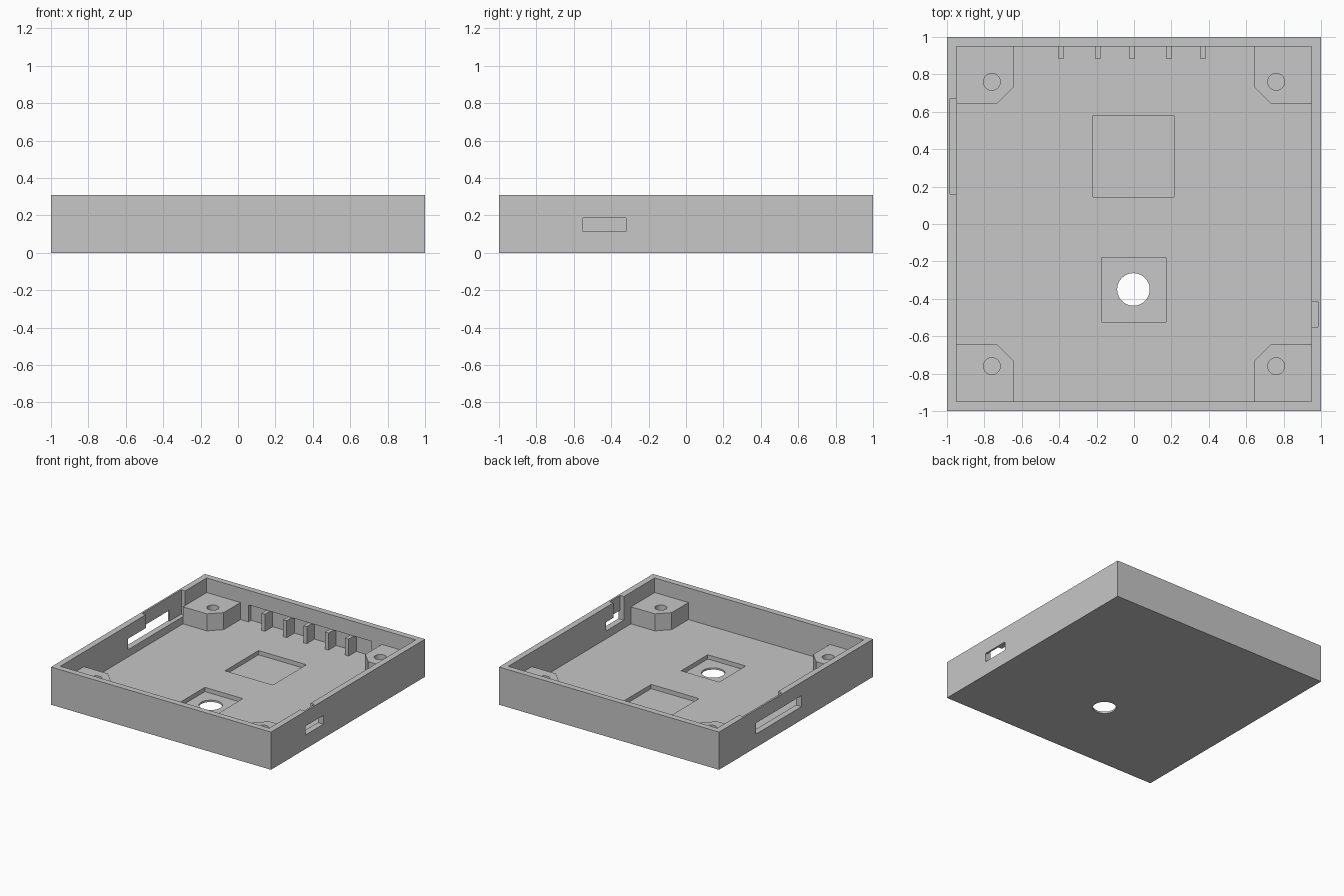
import bpy, bmesh
from math import cos, sin, tau, radians

cube = bpy.data.objects.get("Cube")
if cube:
    bpy.data.objects.remove(cube, do_unlink=True)

grey = bpy.data.materials.new("light grey plastic")
grey.use_nodes = True
colour = (0.57, 0.57, 0.57, 1)
grey.diffuse_color = colour
grey.node_tree.nodes["Principled BSDF"].inputs["Base Color"].default_value = colour

HEIGHT, FLOOR, INNER, THIN = 0.31, 0.05, 0.95, 0.985
SHELF = 0.19    # top of bosses and ribs
ABOVE = 0.5     # cutters run out past the rim


def prism(name, outline, z0, z1):
    """Extrude a flat outline from z0 to z1."""
    bm = bmesh.new()
    face = bm.faces.new([bm.verts.new((x, y, z0)) for x, y in outline])
    side = bmesh.ops.extrude_face_region(bm, geom=[face])["geom"]
    top = [v for v in side if isinstance(v, bmesh.types.BMVert)]
    bmesh.ops.translate(bm, verts=top, vec=(0, 0, z1 - z0))
    bmesh.ops.recalc_face_normals(bm, faces=bm.faces)
    mesh = bpy.data.meshes.new(name)
    bm.to_mesh(mesh)
    bm.free()
    mesh.materials.append(grey)
    obj = bpy.data.objects.new(name, mesh)
    bpy.context.collection.objects.link(obj)
    return obj


def box(name, x0, x1, y0, y1, z0, z1):
    return prism(name, [(x0, y0), (x1, y0), (x1, y1), (x0, y1)], z0, z1)


def cylinder(name, x, y, r, z0, z1, n=48):
    ring = [(x + r * cos(tau * i / n), y + r * sin(tau * i / n)) for i in range(n)]
    return prism(name, ring, z0, z1)


def cut(target, cutter):
    """Subtract the cutter, then discard it."""
    mod = target.modifiers.new("cut", "BOOLEAN")
    mod.operation, mod.solver, mod.object = "DIFFERENCE", "EXACT", cutter
    bpy.context.view_layer.update()
    bpy.context.view_layer.objects.active = target
    bpy.ops.object.modifier_apply(modifier=mod.name)
    bpy.data.objects.remove(cutter, do_unlink=True)


def smooth(obj):
    bpy.ops.object.select_all(action="DESELECT")
    obj.select_set(True)
    bpy.context.view_layer.objects.active = obj
    bpy.ops.object.shade_smooth_by_angle(angle=radians(30))


# Open tray
tray = box("tray", -1, 1, -1, 1, 0, HEIGHT)
cut(tray, box("cavity", -INNER, INNER, -INNER, INNER, FLOOR, ABOVE))

# Floor pockets and the round opening
cut(tray, box("large_pocket", -0.22, 0.215, 0.145, 0.58, 0.015, ABOVE))
cut(tray, box("small_pocket", -0.175, 0.17, -0.525, -0.18, 0.015, ABOVE))
cut(tray, cylinder("round_opening", -0.003, -0.35, 0.087, -0.1, ABOVE))

# Side recesses open to the rim, with slots through the walls
cut(tray, box("right_recess", -THIN, -0.9, 0.16, 0.67, 0.11, ABOVE))
cut(tray, box("right_slot", -1.1, -0.9, -0.07, 0.52, 0.11, 0.2))
cut(tray, box("left_recess", 0.9, THIN, -0.55, -0.415, 0.115, ABOVE))
cut(tray, box("left_slot", 0.9, 1.1, -0.55, -0.32, 0.115, 0.187))

# Covered recess in the back wall
cut(tray, box("back_recess", -0.57, 0.55, 0.9, THIN, FLOOR, SHELF))
smooth(tray)

# Corner bosses with chamfered inner corners and screw holes
for y_name, sy in (("front", -1), ("back", 1)):
    for x_name, sx in (("right", -1), ("left", 1)):
        outline = [(INNER, INNER), (0.643, INNER), (0.643, 0.733),
                   (0.733, 0.643), (INNER, 0.643)]
        boss = prism(f"{y_name}_{x_name}_boss",
                     [(sx * x, sy * y) for x, y in outline], FLOOR - 0.01, SHELF)
        cut(boss, cylinder("screw_hole", sx * 0.76, sy * 0.76, 0.045, FLOOR, ABOVE))
        smooth(boss)

# Ribs along the back wall
for i, x in enumerate((-0.39, -0.193, -0.01, 0.187, 0.37)):
    box(f"back_rib_{i + 1}", x - 0.016, x + 0.016, 0.885, THIN, FLOOR - 0.01, SHELF)
